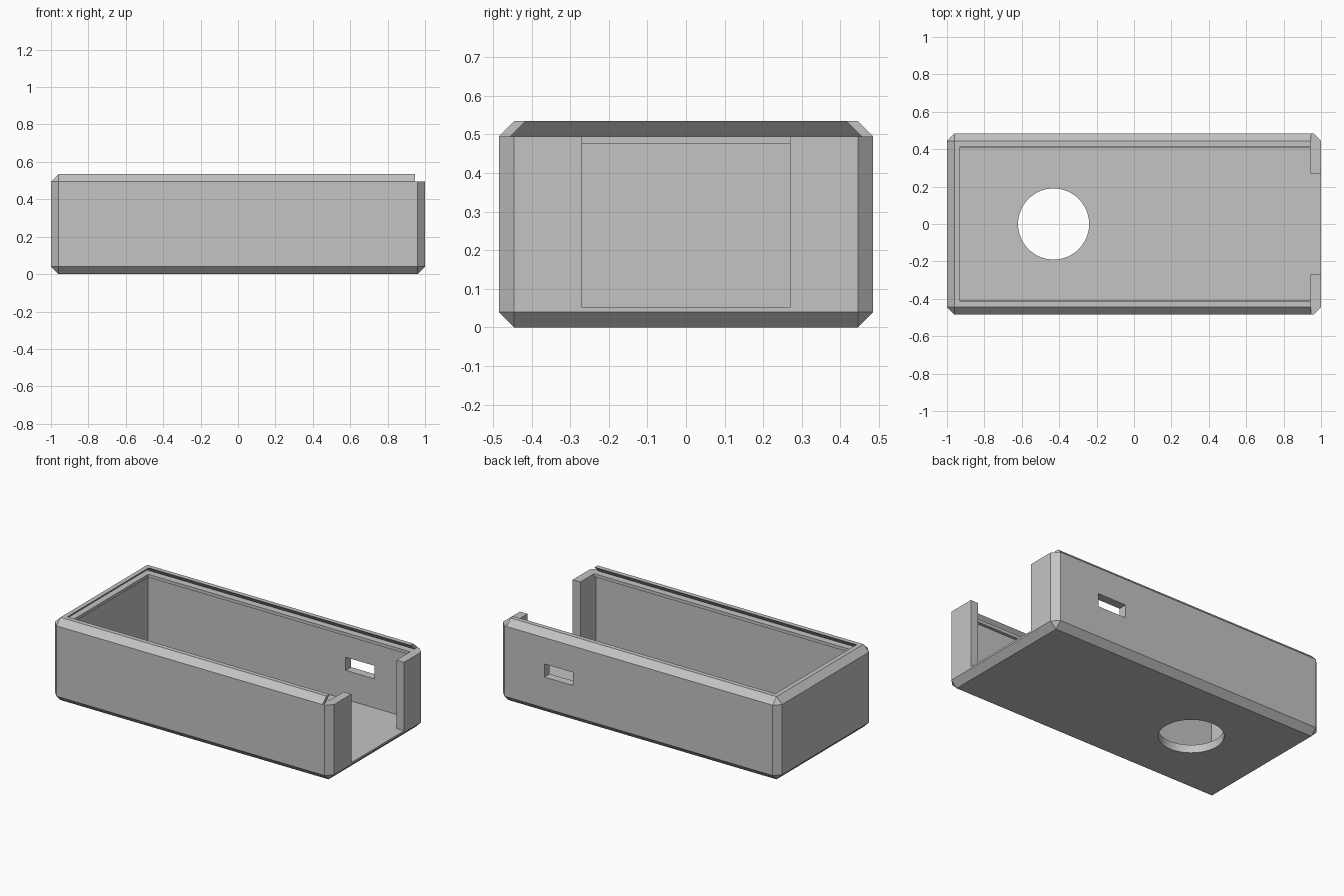
import bpy
import bmesh
import math

default = bpy.data.objects.get("Cube")
if default:
    bpy.data.objects.remove(default, do_unlink=True)

# Main dimensions
HX, HY, TOP = 1.0, 0.485, 0.535
CHAMFER, WALL = 0.04, 0.055
LEDGE = TOP - CHAMFER            # height of the lid slide
END = HX - WALL                  # inner face of the open end


def link(name, bm):
    bmesh.ops.recalc_face_normals(bm, faces=bm.faces)
    mesh = bpy.data.meshes.new(name)
    bm.to_mesh(mesh)
    bm.free()
    obj = bpy.data.objects.new(name, mesh)
    bpy.context.collection.objects.link(obj)
    return obj


def block(name, x, y, z, taper=0.0):
    """Box from ranges; taper pulls the top in on three sides (not +x)."""
    bm = bmesh.new()
    bmesh.ops.create_cube(bm, size=2)
    for v in bm.verts:
        t = taper if v.co.z > 0 else 0
        v.co = (x[1] if v.co.x > 0 else x[0] + t,
                y[1] - t if v.co.y > 0 else y[0] + t,
                z[1] if v.co.z > 0 else z[0])
    return link(name, bm)


# Chamfered outer body
case = block("case", (-HX, HX), (-HY, HY), (0, TOP))
bevel = case.modifiers.new("chamfer", 'BEVEL')
bevel.width = CHAMFER
bevel.segments = 1
bevel.limit_method = 'NONE'

# Cutters: cavity, lip opening, dovetail lid slot, end step, end opening, side port
cutters = [
    block("cavity", (-END, END), (-0.43, 0.43), (0.052, 0.475)),
    block("lip_opening", (-0.93, END), (-0.41, 0.41), (0.4, 0.51)),
    block("lid_slot", (-0.97, 1.1), (-0.455, 0.455), (LEDGE, LEDGE + 0.06), 0.06),
    block("end_step", (END, 1.1), (-0.6, 0.6), (LEDGE, 0.7)),
    block("end_opening", (0.9, 1.1), (-0.27, 0.27), (0.052, 0.6)),
    block("side_port", (0.47, 0.675), (0.4, 0.6), (0.24, 0.325)),
]

# Round hole through the floor
bm = bmesh.new()
bmesh.ops.create_cone(bm, cap_ends=True, segments=64, radius1=0.19, radius2=0.19, depth=0.3)
bmesh.ops.translate(bm, verts=bm.verts, vec=(-0.43, 0, 0.05))
cutters.append(link("floor_hole", bm))

for cutter in cutters:
    cutter.hide_render = True
    mod = case.modifiers.new(cutter.name, 'BOOLEAN')
    mod.operation = 'DIFFERENCE'
    mod.solver = 'EXACT'
    mod.object = cutter

# Bake the cuts and drop the cutters
bpy.context.view_layer.update()
graph = bpy.context.evaluated_depsgraph_get()
baked = bpy.data.meshes.new_from_object(case.evaluated_get(graph))
case.modifiers.clear()
case.data = baked
for cutter in cutters:
    bpy.data.objects.remove(cutter, do_unlink=True)

# Single grey material
grey = bpy.data.materials.new("plain grey")
grey.use_nodes = True
colour = (0.55, 0.55, 0.55, 1)
grey.diffuse_color = colour
grey.node_tree.nodes["Principled BSDF"].inputs["Base Color"].default_value = colour
case.data.materials.clear()
case.data.materials.append(grey)

bpy.ops.object.select_all(action='DESELECT')
case.select_set(True)
bpy.context.view_layer.objects.active = case
bpy.ops.object.shade_smooth_by_angle(angle=math.radians(20))
